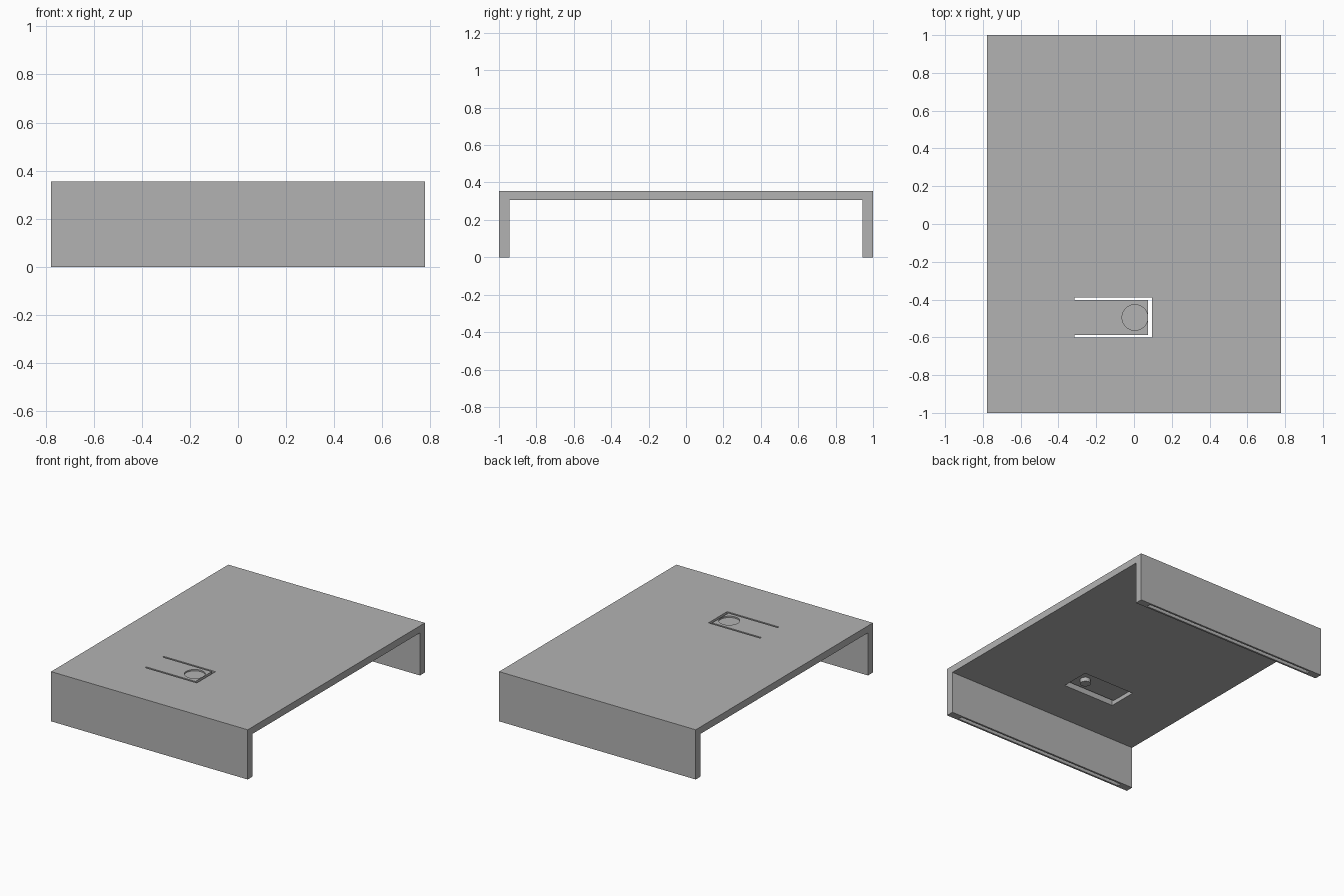
import bpy
import bmesh

cube = bpy.data.objects.get("Cube")
if cube:
    bpy.data.objects.remove(cube, do_unlink=True)

# Overall sizes
HALF_X, HALF_Y, TOP = 0.777, 1.0, 0.355
UNDER, LEG = 0.305, 0.055
# Opening for the spring tab
X0, X1, Y0, Y1 = -0.315, 0.095, -0.6, -0.39
TAB_UNDER = 0.335
BUTTON = (0.005, (Y0 + Y1) / 2)

grey = bpy.data.materials.new("plain grey")
grey.use_nodes = True
colour = (0.45, 0.45, 0.45, 1)
grey.diffuse_color = colour
grey.node_tree.nodes["Principled BSDF"].inputs["Base Color"].default_value = colour


def finish(name, bm):
    bmesh.ops.recalc_face_normals(bm, faces=bm.faces)
    mesh = bpy.data.meshes.new(name)
    bm.to_mesh(mesh)
    bm.free()
    obj = bpy.data.objects.new(name, mesh)
    bpy.context.collection.objects.link(obj)
    mesh.materials.append(grey)
    return obj


def box(name, low, high):
    bm = bmesh.new()
    bmesh.ops.create_cube(bm, size=1)
    for v in bm.verts:
        v.co = [a if c < 0 else b for c, a, b in zip(v.co, low, high)]
    return finish(name, bm)


def disc(name, radius, low, high):
    bm = bmesh.new()
    bmesh.ops.create_cone(bm, cap_ends=True, segments=48,
                          radius1=radius, radius2=radius, depth=high - low)
    bmesh.ops.translate(bm, verts=bm.verts, vec=(*BUTTON, (low + high) / 2))
    return finish(name, bm)


def smooth(obj):
    bpy.ops.object.select_all(action="DESELECT")
    obj.select_set(True)
    bpy.context.view_layer.objects.active = obj
    bpy.ops.object.shade_smooth_by_angle()


def cut(obj, cutter):
    cutter.hide_render = True
    mod = obj.modifiers.new("cut", "BOOLEAN")
    mod.operation = "DIFFERENCE"
    mod.solver = "EXACT"
    mod.object = cutter
    bpy.context.view_layer.objects.active = obj
    bpy.ops.object.modifier_apply(modifier=mod.name)
    bpy.data.objects.remove(cutter, do_unlink=True)


# Bench: a U-shaped profile extruded across x
inner = HALF_Y - LEG
profile = [(-HALF_Y, 0), (-HALF_Y, TOP), (HALF_Y, TOP), (HALF_Y, 0),
           (inner, 0), (inner, UNDER), (-inner, UNDER), (-inner, 0)]
bm = bmesh.new()
face = bm.faces.new([bm.verts.new((-HALF_X, y, z)) for y, z in profile])
ext = bmesh.ops.extrude_face_region(bm, geom=[face])
bmesh.ops.translate(bm, vec=(2 * HALF_X, 0, 0),
                    verts=[g for g in ext["geom"] if isinstance(g, bmesh.types.BMVert)])
bench = finish("bench_body", bm)

# Opening through the top panel
cut(bench, box("opening_cutter", (X0, Y0, UNDER - 0.1), (X1, Y1, TOP + 0.1)))

# Long groove under each leg
for side in (-1, 1):
    mid = side * (HALF_Y - LEG / 2)
    cut(bench, box("groove_cutter", (-0.69, mid - 0.014, -0.1), (0.69, mid + 0.014, 0.03)))

# Thin spring tab, free on three sides
tab = box("spring_tab", (X0, Y0 + 0.013, TAB_UNDER), (X1 - 0.02, Y1 - 0.013, TOP))
cut(tab, disc("dimple_cutter", 0.068, TOP - 0.01, TOP + 0.1))
smooth(tab)

# Peg under the tab
smooth(disc("button_peg", 0.035, UNDER, TAB_UNDER))
